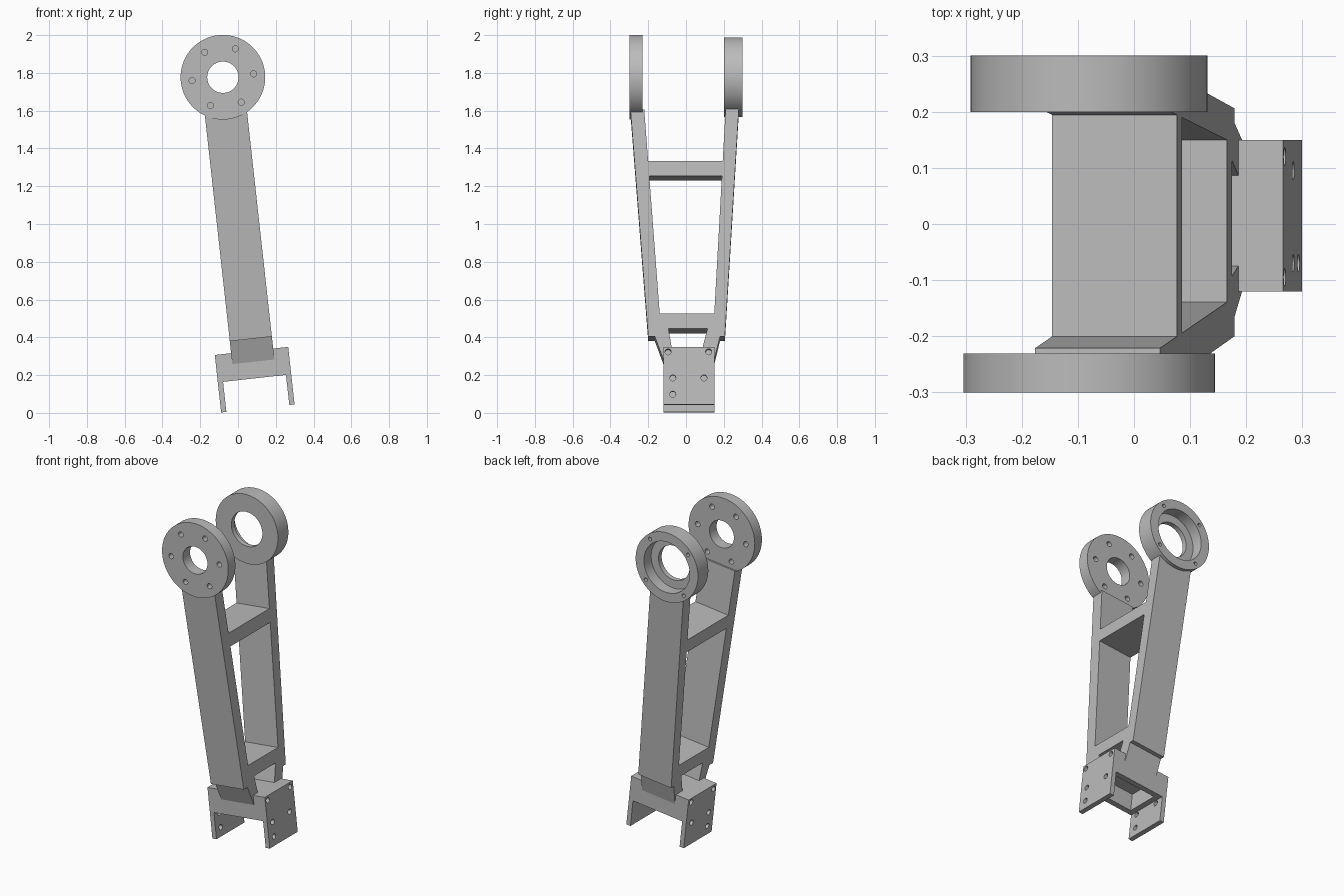
import bpy, bmesh, math
from mathutils import Matrix

if "Cube" in bpy.data.objects:
    bpy.data.objects.remove(bpy.data.objects["Cube"])

# The whole link leans about the y axis; parts are laid out in an upright
# frame whose origin is the ring axis, then leaned into place.
LEAN = Matrix.Translation((-0.08, 0, 1.777)) @ Matrix.Rotation(-math.radians(6.3), 4, 'Y')
MID = -0.005      # centre of the arms across x
HALF = 0.112      # half width of the arms

grey = bpy.data.materials.new("light_grey")
grey.diffuse_color = (0.5, 0.5, 0.5, 1)
grey.use_nodes = True
grey.node_tree.nodes["Principled BSDF"].inputs["Base Color"].default_value = grey.diffuse_color


def finish(name, bm):
    bmesh.ops.recalc_face_normals(bm, faces=bm.faces)
    bm.transform(LEAN)
    mesh = bpy.data.meshes.new(name)
    bm.to_mesh(mesh)
    bm.free()
    mesh.materials.append(grey)
    obj = bpy.data.objects.new(name, mesh)
    bpy.context.collection.objects.link(obj)
    return obj


def prism(name, pts, axis, lo, hi):
    """Extrude a profile: (y, z) points along x, or (x, z) points along y."""
    bm = bmesh.new()
    place = (lambda p, d: (d, p[0], p[1])) if axis == 'X' else (lambda p, d: (p[0], d, p[1]))
    a = [bm.verts.new(place(p, lo)) for p in pts]
    b = [bm.verts.new(place(p, hi)) for p in pts]
    bm.faces.new(a)
    bm.faces.new(b[::-1])
    for i in range(len(pts)):
        j = (i + 1) % len(pts)
        bm.faces.new((a[i], b[i], b[j], a[j]))
    return finish(name, bm)


def box(name, x, y, z):
    return prism(name, [(x[0], z[0]), (x[1], z[0]), (x[1], z[1]), (x[0], z[1])], 'Y', *y)


def rods(name, centres, r, lo, hi, axis='Y', seg=24):
    """Cylinders along one axis, at (x, z) or (y, z) centres."""
    bm = bmesh.new()
    turn = Matrix.Rotation(math.pi / 2, 4, 'X' if axis == 'Y' else 'Y')
    mid = (lo + hi) / 2
    for c, z in centres:
        at = (c, mid, z) if axis == 'Y' else (mid, c, z)
        bmesh.ops.create_cone(bm, cap_ends=True, segments=seg, radius1=r, radius2=r,
                              depth=hi - lo, matrix=Matrix.Translation(at) @ turn)
    return finish(name, bm)


def cut(obj, cutter):
    mod = obj.modifiers.new("cut", 'BOOLEAN')
    mod.operation, mod.solver, mod.object = 'DIFFERENCE', 'EXACT', cutter
    bpy.context.view_layer.update()
    result = bpy.data.meshes.new_from_object(obj.evaluated_get(bpy.context.evaluated_depsgraph_get()))
    obj.modifiers.clear()
    obj.data = result
    bpy.data.objects.remove(cutter)


def bolt_circle(n, r, start=0.0):
    return [(r * math.cos(start + 2 * math.pi * i / n), r * math.sin(start + 2 * math.pi * i / n))
            for i in range(n)]


def smooth(obj):
    bpy.ops.object.select_all(action='DESELECT')
    obj.select_set(True)
    bpy.context.view_layer.objects.active = obj
    bpy.ops.object.shade_smooth_by_angle(angle=math.radians(30))


# Front flange with a centre bore and six bolt holes
front_ring = rods("front_ring", [(0, 0)], 0.224, -0.30, -0.231, seg=96)
cut(front_ring, rods("bore", [(0, 0)], 0.083, -0.4, -0.1, seg=64))
cut(front_ring, rods("bolts", bolt_circle(6, 0.164), 0.016, -0.4, -0.1))

# Rear bearing housing with a stepped bore and four small rim holes
back_ring = rods("back_ring", [(0, 0)], 0.211, 0.20, 0.30, seg=96)
cut(back_ring, rods("bore", [(0, 0)], 0.105, 0.1, 0.4, seg=64))
cut(back_ring, rods("seat", [(0, 0)], 0.155, 0.23, 0.4, seg=64))
cut(back_ring, rods("bolts", bolt_circle(4, 0.183, math.pi / 4), 0.011, 0.24, 0.4, seg=16))
smooth(front_ring)
smooth(back_ring)

# Long converging arms
x0, x1 = MID - HALF, MID + HALF
prism("front_arm", [(-0.294, -0.185), (-0.221, -0.185), (-0.130, -1.393), (-0.200, -1.393)], 'X', x0, x1)
prism("back_arm", [(0.280, -0.175), (0.210, -0.175), (0.143, -1.393), (0.206, -1.393)], 'X', x0, x1)

# Short tapered feet that join the arms to the bracket
prism("front_foot", [(-0.165, -1.393), (-0.120, -1.515), (-0.100, -1.515), (-0.074, -1.462),
                     (-0.094, -1.345), (-0.150, -1.345)], 'X', x0, x1)
prism("back_foot", [(0.180, -1.393), (0.150, -1.515), (0.120, -1.515), (0.085, -1.462),
                    (0.115, -1.345), (0.160, -1.345)], 'X', x0, x1)

# Cross braces between the arms
prism("upper_brace", [(-0.21, -0.457), (0.205, -0.457), (0.20, -0.538), (-0.205, -0.538)], 'X', x0, x1)
prism("lower_brace", [(-0.15, -1.271), (0.16, -1.271), (0.155, -1.351), (-0.145, -1.351)], 'X', x0, x1)

# Mounting bracket: block with two hanging side plates
l, r, t = -0.204, 0.187, 0.028
bracket = prism("bracket", [(l, -1.457), (r, -1.457), (r, -1.763), (r - t, -1.763), (r - t, -1.603),
                            (l + t, -1.603), (l + t, -1.763), (l, -1.763)], 'Y', -0.12, 0.15)
# Pocket in the underside
cut(bracket, box("pocket", (l + 0.06, r - 0.06), (-0.085, 0.115), (-1.7, -1.495)))
# Screw holes in both side plates
low = [(-0.07, -1.622), (0.095, -1.622), (-0.07, -1.709)]
high = [(-0.095, -1.483), (0.12, -1.483)]
for lo, hi in ((l - 0.05, l + 0.045), (r - 0.045, r + 0.05)):
    cut(bracket, rods("screws", low + high, 0.016, lo, hi, 'X'))
smooth(bracket)
